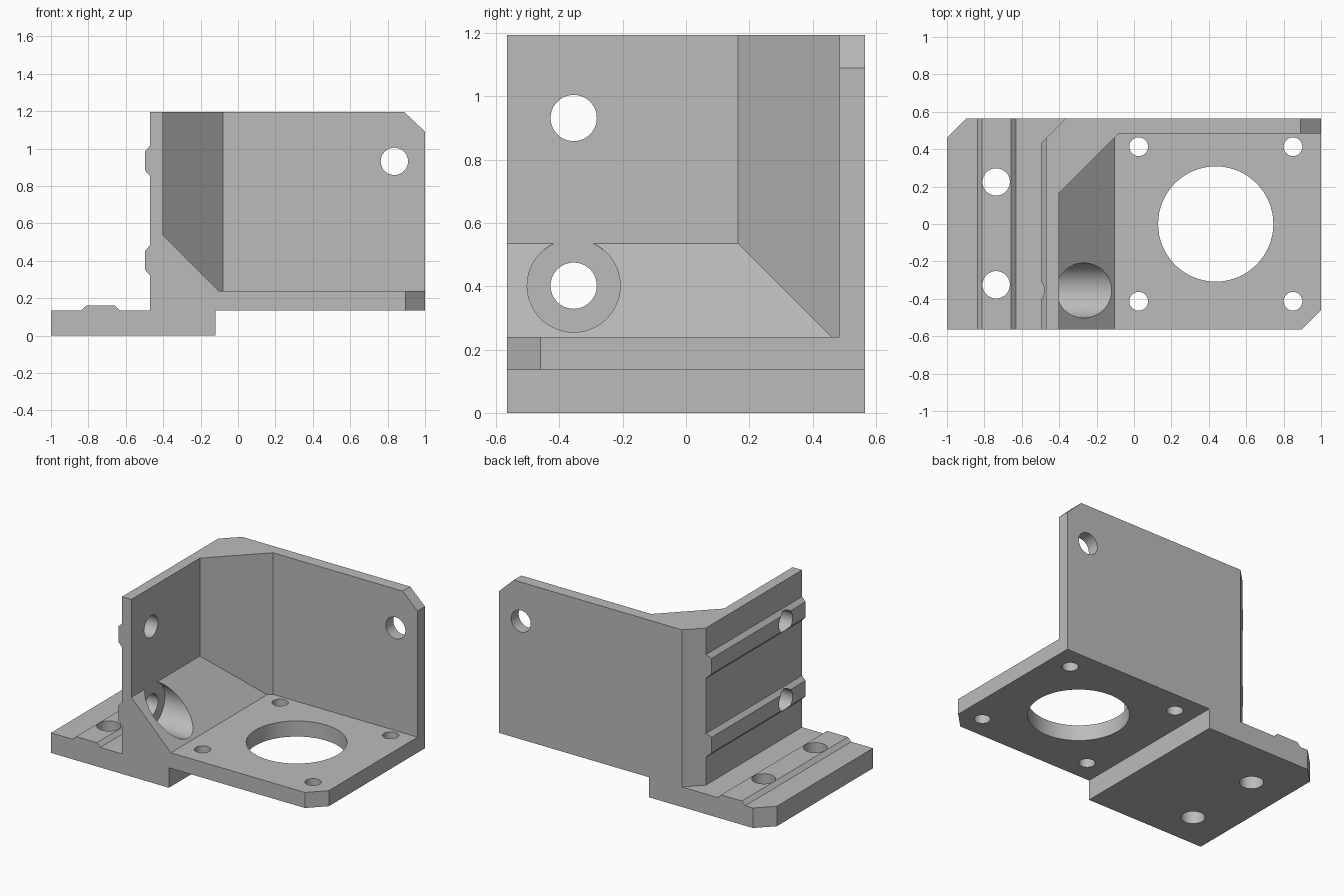
import bpy, bmesh, math
from mathutils import Vector, Matrix

cube = bpy.data.objects.get("Cube")
if cube:
    bpy.data.objects.remove(cube, do_unlink=True)

HALF = 0.565      # half depth of the bracket
FLOOR = 0.135     # top of foot, underside of motor plate
TOP = 1.195

grey = bpy.data.materials.new("plain_grey")
grey.use_nodes = True
colour = (0.5, 0.5, 0.5, 1)
grey.diffuse_color = colour
grey.node_tree.nodes["Principled BSDF"].inputs["Base Color"].default_value = colour


def make_object(name, bm):
    bmesh.ops.recalc_face_normals(bm, faces=bm.faces[:])
    mesh = bpy.data.meshes.new(name)
    bm.to_mesh(mesh)
    bm.free()
    mesh.materials.append(grey)
    obj = bpy.data.objects.new(name, mesh)
    bpy.context.collection.objects.link(obj)
    return obj


def prism(name, outline, axis, start, end):
    """Extrude an (x, z) outline along Y or an (x, y) outline along Z."""
    bm = bmesh.new()
    if axis == "Y":
        points = [(a, start, b) for a, b in outline]
        move = Vector((0, end - start, 0))
    else:
        points = [(a, b, start) for a, b in outline]
        move = Vector((0, 0, end - start))
    face = bm.faces.new([bm.verts.new(p) for p in points])
    grown = bmesh.ops.extrude_face_region(bm, geom=[face])["geom"]
    bmesh.ops.translate(bm, vec=move, verts=[v for v in grown if isinstance(v, bmesh.types.BMVert)])
    return make_object(name, bm)


def drill(centre, radius, axis, length):
    bm = bmesh.new()
    turn = {"X": Matrix.Rotation(math.pi / 2, 4, "Y"),
            "Y": Matrix.Rotation(math.pi / 2, 4, "X"),
            "Z": Matrix()}[axis]
    bmesh.ops.create_cone(bm, cap_ends=True, segments=64, radius1=radius, radius2=radius,
                          depth=length, matrix=Matrix.Translation(centre) @ turn)
    return make_object("drill_cutter", bm)


def boolean(target, tool, operation="DIFFERENCE"):
    tool.hide_render = True
    mod = target.modifiers.new("cut", "BOOLEAN")
    mod.operation, mod.solver, mod.object = operation, "EXACT", tool
    bpy.context.view_layer.objects.active = target
    bpy.ops.object.modifier_apply(modifier=mod.name)
    bpy.data.objects.remove(tool, do_unlink=True)


# Side profile with the locating ribs on the wall and the foot
profile = [(-1, 0), (-0.12, 0), (-0.12, FLOOR), (1, FLOOR), (1, 1.09), (0.89, TOP), (-0.47, TOP)]
for z in (0.935, 0.403):
    profile += [(-0.47, z + 0.08), (-0.496, z + 0.053), (-0.496, z - 0.053), (-0.47, z - 0.08)]
profile += [(-0.47, FLOOR), (-0.632, FLOOR), (-0.658, 0.16), (-0.812, 0.16), (-0.838, FLOOR), (-1, FLOOR)]
bracket = prism("motor_bracket", profile, "Y", -HALF, HALF)

# Open pocket with sloped fillets against the side wall and corner
pocket = prism("pocket_cutter", [(-0.4, -0.8), (1.2, -0.8), (1.2, 0.485), (-0.08, 0.485), (-0.4, 0.165)],
               "Z", 0.2, 1.4)
slope = prism("slope_cutter", [(-0.4, 0.535), (-0.105, 0.24), (1.3, 0.24), (1.3, 1.5), (-0.4, 1.5)],
              "Y", -1, 1)
boolean(pocket, slope, "INTERSECT")
boolean(bracket, pocket)

# Corner chamfers on foot, wall and plate
boolean(bracket, prism("chamfer_cutter", [(-1.1, 0.36), (-0.8, 0.66), (-1.1, 0.66)], "Z", -0.1, 0.3))
boolean(bracket, prism("chamfer_cutter", [(-0.6, 0.33), (-0.27, 0.66), (-0.6, 0.66)], "Z", FLOOR, 1.4))
boolean(bracket, prism("chamfer_cutter", [(0.8, -0.66), (1.1, -0.66), (1.1, -0.36)], "Z", 0, 0.4))

# Motor opening and its four screw holes
boolean(bracket, drill((0.437, 0, 0.2), 0.308, "Z", 0.4))
for x in (0.025, 0.85):
    for y in (-0.413, 0.413):
        boolean(bracket, drill((x, y, 0.2), 0.05, "Z", 0.4))

# Mounting holes in foot, side wall and back wall
for y in (-0.325, 0.225):
    boolean(bracket, drill((-0.737, y, 0.1), 0.073, "Z", 0.4))
for z in (0.932, 0.402):
    boolean(bracket, drill((-0.3, -0.355, z), 0.073, "X", 0.8))
boolean(bracket, drill((0.836, 0.5, 0.932), 0.073, "Y", 0.4))

# Screw head recess through the slope
boolean(bracket, drill((-0.05, -0.355, 0.402), 0.147, "X", 0.7))

bpy.ops.object.select_all(action="DESELECT")
bracket.select_set(True)
bpy.context.view_layer.objects.active = bracket
bpy.ops.object.shade_smooth_by_angle(angle=math.radians(30))
